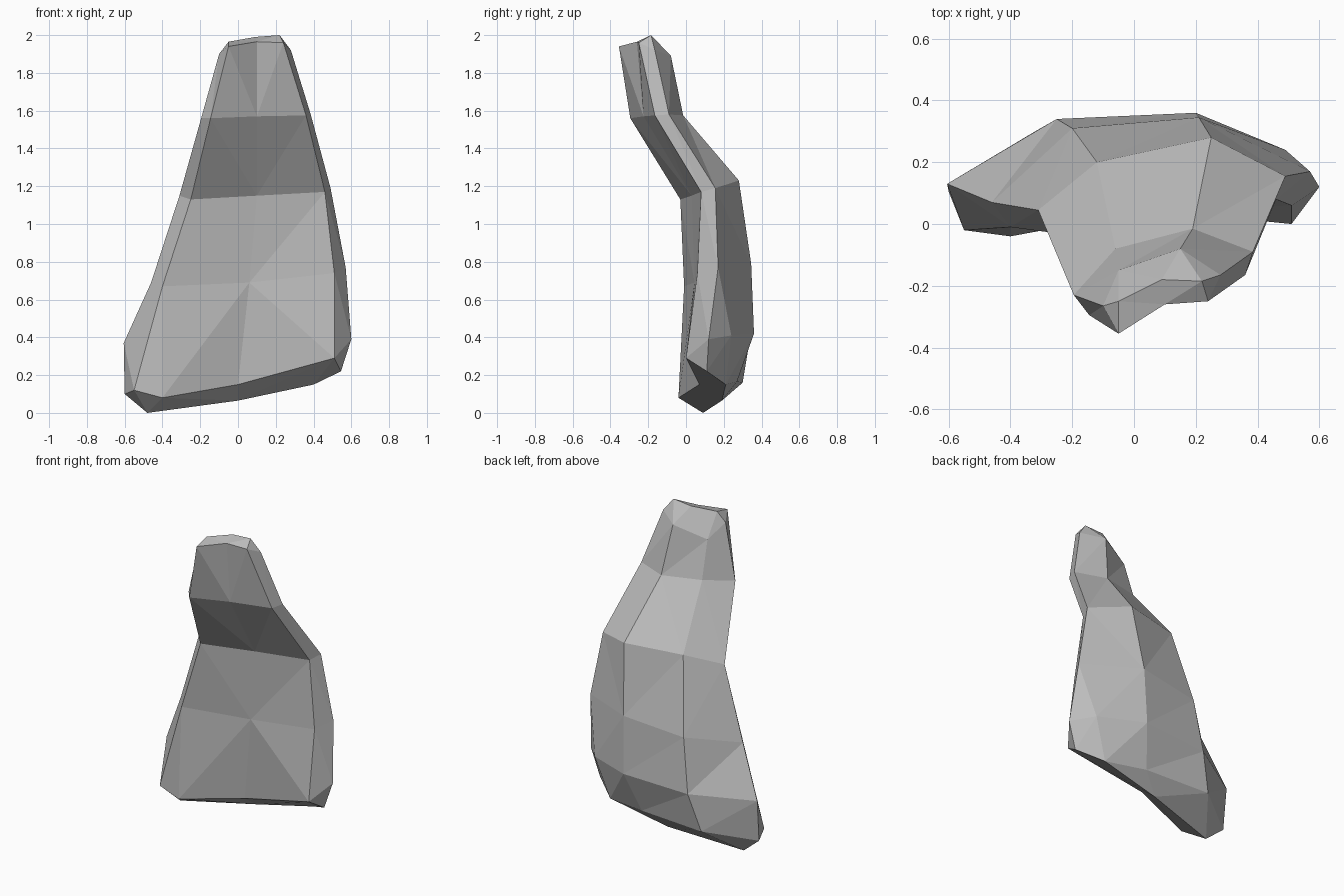
import bpy, bmesh

if "Cube" in bpy.data.objects:
    bpy.data.objects.remove(bpy.data.objects["Cube"])

stone = bpy.data.materials.new("grey stone")
stone.diffuse_color = (0.5, 0.5, 0.5, 1)
stone.use_nodes = True
stone.node_tree.nodes["Principled BSDF"].inputs["Base Color"].default_value = stone.diffuse_color

# Recurring corners of the ridge on top and the keel underneath
top_l, top_m, top_r = (-.05, -.25, 1.965), (.09, -.18, 1.99), (.22, -.185, 2.0)
keel_l, keel_m, keel_r = (-.48, .09, 0), (0, .19, .065), (.40, .21, .15)
foot = [(-.55, -.02, .12), (-.40, -.04, .08), (0, .07, .15), (.51, 0, .29)]


def ring(fl, fm, fr, right, back_r, back_l, left):
    """Seven-cornered cross-section, padded to nine (repeats are merged)."""
    return [fl, fl, fm, fr, right, back_r, back_r, back_l, left]


# Cross-sections from top to bottom, running left to right across the front
rings = [
    ring(top_l, top_m, top_r, top_r, top_r, top_m, top_l),
    ring((-.05, -.355, 1.94), (.10, -.26, 1.965), (.24, -.25, 1.96), (.28, -.165, 1.92),
         (.15, -.08, 1.89), (-.05, -.15, 1.82), (-.10, -.265, 1.90)),
    ring((-.145, -.295, 1.56), (.10, -.225, 1.57), (.36, -.165, 1.575), (.385, -.09, 1.58),
         (.19, -.015, 1.575), (-.06, -.08, 1.585), (-.195, -.23, 1.56)),
    ring((-.25, -.03, 1.13), (.10, .03, 1.15), (.46, .08, 1.17), (.49, .155, 1.19),
         (.25, .28, 1.23), (-.12, .20, 1.22), (-.31, .045, 1.15)),
    ring((-.40, -.01, .67), (.06, .045, .69), (.51, .06, .74), (.57, .17, .77),
         (.21, .345, .79), (-.20, .31, .745), (-.46, .07, .69)),
    foot + [(.60, .12, .39), (.49, .24, .41), (.20, .36, .42), (-.25, .34, .40), (-.605, .13, .37)],
    foot + [(.545, .11, .22), keel_r, (.13, .27, .165), (-.32, .30, .16), (-.60, .105, .10)],
    [keel_l, keel_l, keel_m, keel_r, keel_r, keel_r, keel_m, keel_l, keel_l],
]

bm = bmesh.new()
verts = {}


def vert(p):
    if p not in verts:
        verts[p] = bm.verts.new(p)
    return verts[p]


def face(*points):
    points = list(dict.fromkeys(points))
    if len(points) > 2 and not bm.faces.get([vert(p) for p in points]):
        bm.faces.new([vert(p) for p in points])


# Skin between neighbouring sections; the front fans out from its middle line
for level, (a, b) in enumerate(zip(rings, rings[1:])):
    for i in range(9):
        j = (i + 1) % 9
        if i in (1, 2):
            m, s = (i, j) if i == 2 else (j, i)
            if level == 4:
                tris = [(a[m], a[s], b[s]), (a[m], b[s], b[m])]
            else:
                tris = [(b[m], b[s], a[s]), (b[m], a[s], a[m])]
            for t in tris:
                face(*t)
        else:
            face(a[i], b[i], b[j], a[j])

bmesh.ops.triangulate(bm, faces=[f for f in bm.faces if len(f.verts) > 3])
bmesh.ops.recalc_face_normals(bm, faces=bm.faces[:])
mesh = bpy.data.meshes.new("standing_rock")
bm.to_mesh(mesh)
bm.free()
mesh.materials.append(stone)
rock = bpy.data.objects.new("standing_rock", mesh)
bpy.context.collection.objects.link(rock)
